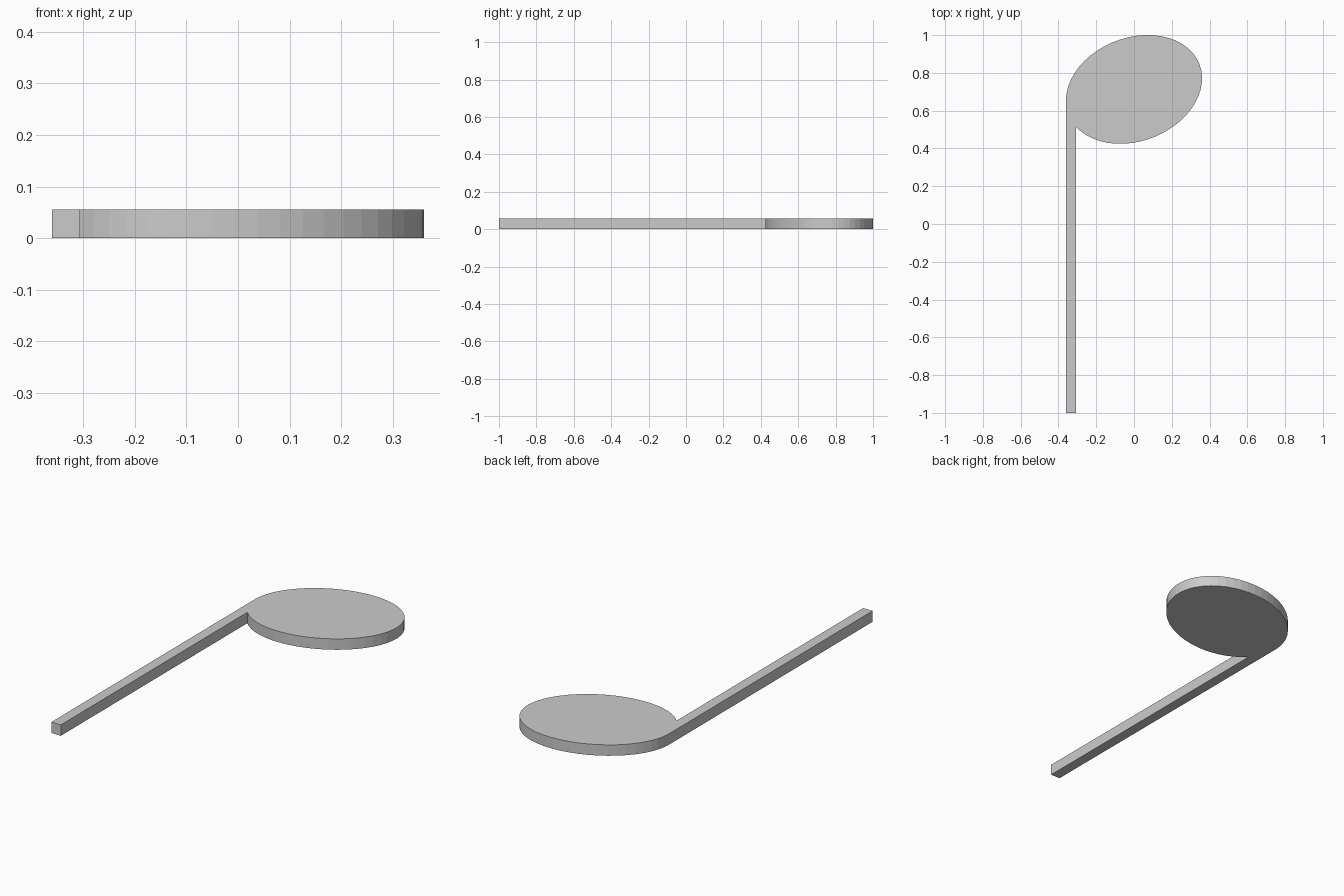
import bpy, bmesh
from math import sin, cos, radians, atan2, acos, pi, hypot

if "Cube" in bpy.data.objects:
    bpy.data.objects.remove(bpy.data.objects["Cube"])

HEIGHT = 0.056
CENTER_Y = 0.7125
A, B, TILT = 0.3715, 0.2735, radians(21)   # tilted oval head
STEM_W, SEGMENTS = 0.054, 46

def oval(t):
    u, v = A * cos(t), B * sin(t)
    return (u * cos(TILT) - v * sin(TILT),
            CENTER_Y + u * sin(TILT) + v * cos(TILT))

# Parameters where the stem edges meet the oval: x = half_w * cos(t - phase)
half_w = hypot(A * cos(TILT), B * sin(TILT))
phase = atan2(-B * sin(TILT), A * cos(TILT))
inner_x = -half_w + STEM_W
start = phase + pi + acos(-inner_x / half_w)   # notch beside the stem
end = phase + 3 * pi                           # leftmost tangent point

# Outline: oval head, then straight stem down to the end
outline = [oval(start + (end - start) * i / SEGMENTS) for i in range(SEGMENTS + 1)]
outline += [(-half_w, -1.0), (inner_x, -1.0)]

# Extrude the outline into a flat plate
bm = bmesh.new()
face = bm.faces.new([bm.verts.new((x, y, 0)) for x, y in outline])
top = bmesh.ops.extrude_face_region(bm, geom=[face], use_keep_orig=True)["geom"]
bmesh.ops.translate(bm, vec=(0, 0, HEIGHT),
                    verts=[g for g in top if isinstance(g, bmesh.types.BMVert)])
bmesh.ops.recalc_face_normals(bm, faces=bm.faces)

mesh = bpy.data.meshes.new("note_head_and_stem")
bm.to_mesh(mesh)
bm.free()
bpy.context.collection.objects.link(bpy.data.objects.new("note_head_and_stem", mesh))
